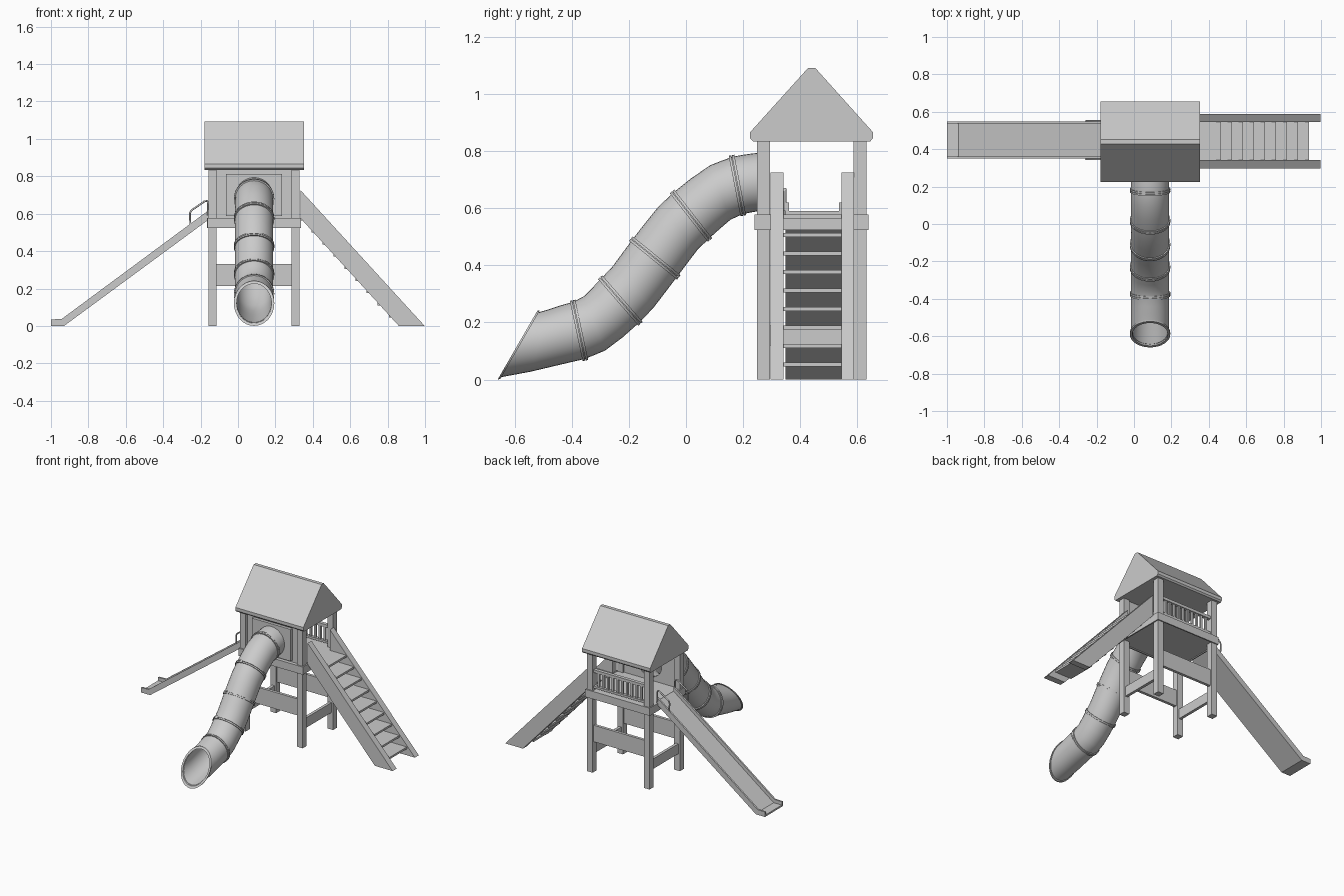
import bpy, bmesh, math
from mathutils import Vector

if "Cube" in bpy.data.objects:
    bpy.data.objects.remove(bpy.data.objects["Cube"])

CX = 0.086  # tower centre line in x


def finish(name, bm, smooth=False):
    bmesh.ops.recalc_face_normals(bm, faces=bm.faces)
    me = bpy.data.meshes.new(name)
    bm.to_mesh(me)
    bm.free()
    ob = bpy.data.objects.new(name, me)
    bpy.context.collection.objects.link(ob)
    if smooth:
        bpy.ops.object.select_all(action='DESELECT')
        ob.select_set(True)
        bpy.context.view_layer.objects.active = ob
        bpy.ops.object.shade_smooth_by_angle(angle=math.radians(35))
    return ob


def extrude(name, pts, axis, a, b):
    """Solid prism: pts are (x,z) for axis 'y' or (y,z) for axis 'x'."""
    bm = bmesh.new()
    put = (lambda p: (p[0], a, p[1])) if axis == 'y' else (lambda p: (a, p[0], p[1]))
    f = bm.faces.new([bm.verts.new(put(p)) for p in pts])
    r = bmesh.ops.extrude_face_region(bm, geom=[f])
    d = Vector((0, b - a, 0)) if axis == 'y' else Vector((b - a, 0, 0))
    bmesh.ops.translate(bm, vec=d, verts=[v for v in r['geom'] if isinstance(v, bmesh.types.BMVert)])
    return finish(name, bm)


def box(name, x0, x1, y0, y1, z0, z1):
    return extrude(name, [(x0, z0), (x1, z0), (x1, z1), (x0, z1)], 'y', y0, y1)


# Posts
for xs, x in (('left', -0.158), ('right', 0.286)):
    for ys, y in (('front', 0.249), ('back', 0.587)):
        box(f'{ys}_{xs}_post', x, x + 0.044, y, y + 0.045, 0, 0.84)

# Deck and its edge boards
box('deck', -0.158, 0.33, 0.25, 0.631, 0.53, 0.575)
box('deck_front_board', -0.163, 0.338, 0.24, 0.25, 0.524, 0.578)
box('deck_back_board', -0.163, 0.338, 0.631, 0.64, 0.524, 0.578)
box('deck_left_board', -0.165, -0.157, 0.25, 0.631, 0.524, 0.578)
box('deck_right_board', 0.329, 0.338, 0.25, 0.631, 0.524, 0.578)

# Braces between the posts
for n, y in (('front', 0.262), ('back', 0.6)):
    box(f'{n}_brace', -0.116, 0.288, y, y + 0.02, 0.214, 0.33)
for n, x in (('left', -0.146), ('right', 0.298)):
    box(f'{n}_brace', x, x + 0.02, 0.29, 0.59, 0.12, 0.19)

# Roof
extrude('roof', [(0.235, 0.835), (0.646, 0.835), (0.655, 0.845), (0.655, 0.867), (0.453, 1.092),
                 (0.428, 1.092), (0.225, 0.867), (0.225, 0.845)], 'x', -0.178, 0.352)

# Front wall and entry panel, with a round opening for the tube
bm = bmesh.new()
bmesh.ops.create_cone(bm, cap_ends=True, segments=32, radius1=0.094, radius2=0.094, depth=0.2)
cutter = finish('opening_cutter', bm)
cutter.rotation_euler = (math.pi / 2, 0, 0)
cutter.location = (CX, 0.27, 0.692)
cutter.hide_render = True
cutter.hide_viewport = True
for ob in (box('front_wall', -0.116, 0.288, 0.27, 0.282, 0.57, 0.84),
           box('entry_panel', -0.065, 0.235, 0.25, 0.271, 0.588, 0.812)):
    m = ob.modifiers.new('opening', 'BOOLEAN')
    m.operation = 'DIFFERENCE'
    m.object = cutter

# Back railing
box('top_rail', -0.116, 0.288, 0.597, 0.621, 0.702, 0.722)
box('bottom_rail', -0.116, 0.288, 0.597, 0.621, 0.592, 0.607)
for i in range(10):
    x = -0.08 + i * 0.0369
    box(f'baluster_{i}', x - 0.007, x + 0.007, 0.602, 0.616, 0.6, 0.71)

# Stairs
for n, y in (('front', 0.297), ('back', 0.545)):
    extrude(f'{n}_stringer', [(0.335, 0.725), (0.998, 0), (0.86, 0), (0.335, 0.575)], 'y', y, y + 0.044)
for i in range(9):
    x, z = 0.936 - i * 0.059, 0.045 + i * 0.065
    box(f'step_{i}', x - 0.13, x, 0.338, 0.547, z, z + 0.014)

# Straight slide: bed and side walls
extrude('slide_bed', [(-1, 0), (-1, 0.012), (-0.937, 0.012), (-0.155, 0.59), (-0.155, 0.57), (-0.93, 0)],
        'y', 0.355, 0.543)
wall = [(-1, 0), (-1, 0.035), (-0.943, 0.037), (-0.155, 0.62), (-0.155, 0.57), (-0.93, 0)]
for n, y in (('front', 0.349), ('back', 0.537)):
    extrude(f'slide_{n}_side', wall, 'y', y, y + 0.012)
    # Bent grab handle
    cu = bpy.data.curves.new(f'{n}_handle', 'CURVE')
    cu.dimensions = '3D'
    cu.bevel_depth = 0.005
    cu.bevel_resolution = 2
    cu.use_fill_caps = True
    sp = cu.splines.new('POLY')
    path = [(-0.255, 0.545), (-0.257, 0.602), (-0.25, 0.617), (-0.178, 0.667),
            (-0.165, 0.668), (-0.16, 0.655), (-0.16, 0.59)]
    sp.points.add(len(path) - 1)
    hy = 0.347 if n == 'front' else 0.55
    for p, (x, z) in zip(sp.points, path):
        p.co = (x, hy, z, 1)
    bpy.context.collection.objects.link(bpy.data.objects.new(f'{n}_handle', cu))

# Tube slide: joint sections as (y, z, axis angle below horizontal, section tilt)
R = 0.102
joints = [(0.275, 0.693, 0, 0), (0.18, 0.68, 11, 11), (0.0175, 0.574, 38, 38), (-0.109, 0.426, 51, 51),
          (-0.23, 0.277, 41, 41), (-0.375, 0.172, 12, 12), (-0.582, 0.122, 9, -30)]


def direction(a):
    return Vector((-math.cos(math.radians(a)), -math.sin(math.radians(a))))


def sections():
    """Hermite path through the joints: (centre, axis, up) triples."""
    out = []
    for a, b in zip(joints, joints[1:]):
        p, q = Vector(a[:2]), Vector(b[:2])
        k = (q - p).length
        for s in range(3):
            t = s / 3
            c = (p * (2*t**3 - 3*t*t + 1) + q * (3*t*t - 2*t**3)
                 + direction(a[2]) * k * (t**3 - 2*t*t + t) + direction(b[2]) * k * (t**3 - t*t))
            out.append((c, a[2] + (b[2] - a[2]) * t, a[3] + (b[3] - a[3]) * t))
    e = joints[-1]
    return out + [(Vector(e[:2]), e[2], e[3])]


def loop(bm, c, axis, tilt, r, n=32):
    # Slanted sections are stretched so that the pipe keeps its width
    u = Vector((-math.sin(math.radians(tilt)), math.cos(math.radians(tilt))))
    u *= r / math.cos(math.radians(tilt - axis))
    vs = []
    for i in range(n):
        w = 2 * math.pi * i / n
        q = c + u * math.sin(w)
        vs.append(bm.verts.new((CX + r * math.cos(w), q.x, q.y)))
    return vs


def shell(name, secs, r_out, r_in):
    """Hollow pipe with closed rims through the given sections."""
    bm = bmesh.new()
    loops = [loop(bm, c, a, t, r_out) for c, a, t in secs]
    loops += [loop(bm, c, a, t, r_in) for c, a, t in reversed(secs)]
    for A, B in zip(loops, loops[1:] + loops[:1]):
        for i in range(len(A)):
            j = (i + 1) % len(A)
            bm.faces.new((A[i], A[j], B[j], B[i]))
    return finish(name, bm, True)


# The tilt sign gives an up vector leaning away from travel
secs = [(c, a, t) for c, a, t in sections()]
shell('tube_slide', secs, R, R - 0.009)
for i, (y, z, a, t) in enumerate(joints[1:]):
    c, d = Vector((y, z)), direction(a)
    last = i == len(joints) - 2
    for k, off in enumerate((0.004,) if last else (-0.0055, 0.0055)):
        pair = [(c + d * (off - 0.0045), a, t), (c + d * (off + 0.0045), a, t)]
        shell(f'tube_ring_{i}_{k}', pair, R + 0.006, R - 0.007 if last else R - 0.004)
